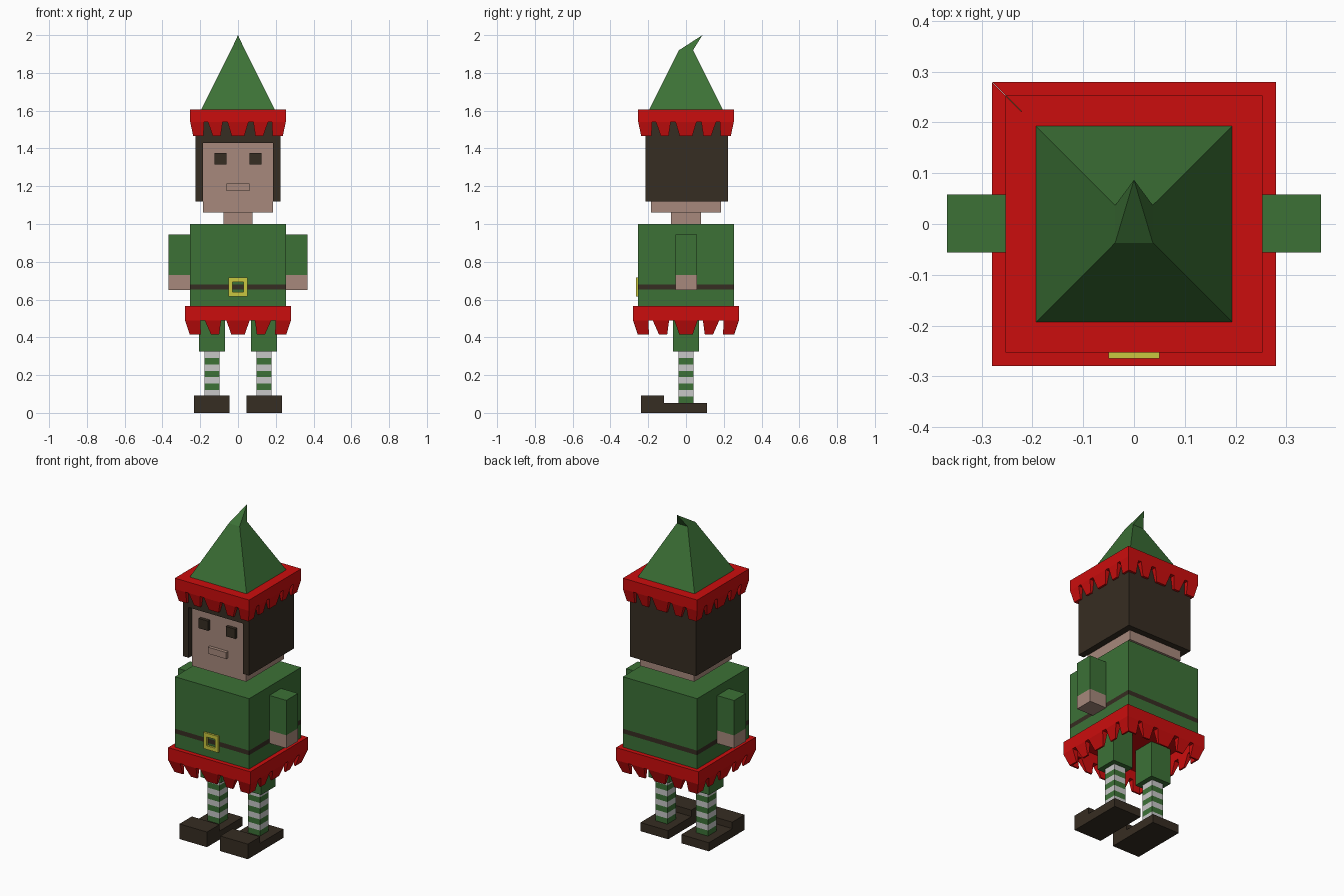
import bpy, bmesh
from mathutils import Matrix, Vector

cube = bpy.data.objects.get("Cube")
if cube:
    bpy.data.objects.remove(cube, do_unlink=True)


def material(name, rgb):
    m = bpy.data.materials.new(name)
    m.use_nodes = True
    m.diffuse_color = (*rgb, 1)
    bsdf = next(n for n in m.node_tree.nodes if n.type == 'BSDF_PRINCIPLED')
    bsdf.inputs["Base Color"].default_value = (*rgb, 1)
    bsdf.inputs["Roughness"].default_value = 0.8
    return m


GREEN = material("green cloth", (0.045, 0.165, 0.037))
RED = material("red trim", (0.60, 0.004, 0.004))
DARK = material("dark brown", (0.037, 0.026, 0.016))
SKIN = material("skin", (0.385, 0.25, 0.20))
WHITE = material("white stripe", (0.57, 0.57, 0.57))
GOLD = material("yellow metal", (0.59, 0.57, 0.05))


def finish(bm, name, *mats):
    bmesh.ops.recalc_face_normals(bm, faces=bm.faces)
    mesh = bpy.data.meshes.new(name)
    bm.to_mesh(mesh)
    bm.free()
    for m in mats:
        mesh.materials.append(m)
    ob = bpy.data.objects.new(name, mesh)
    bpy.context.collection.objects.link(ob)
    return ob


def hexa(bm, bottom, top):
    """Closed block between two four-cornered loops."""
    b = [bm.verts.new(p) for p in bottom]
    t = [bm.verts.new(p) for p in top]
    bm.faces.new(b[::-1])
    bm.faces.new(t)
    for i in range(4):
        j = (i + 1) % 4
        bm.faces.new((b[i], b[j], t[j], t[i]))


def add_box(bm, x, y, z):
    loops = [[(x[0], y[0], h), (x[1], y[0], h), (x[1], y[1], h), (x[0], y[1], h)] for h in z]
    hexa(bm, *loops)


def box(name, mat, x, y, z):
    bm = bmesh.new()
    add_box(bm, x, y, z)
    return finish(bm, name, mat)


def striped_box(name, mats, x, y, levels):
    """Box split at the given heights, its materials alternating by band."""
    bm = bmesh.new()
    add_box(bm, x, y, (levels[0], levels[-1]))
    for h in levels[1:-1]:
        bmesh.ops.bisect_plane(bm, geom=bm.verts[:] + bm.edges[:] + bm.faces[:],
                               plane_co=(0, 0, h), plane_no=(0, 0, 1))
    for f in bm.faces:
        h = f.calc_center_median().z
        f.material_index = sum(h > l for l in levels[1:-1]) % 2
    return finish(bm, name, *mats)


# Tooth spans along half a side: top start, top end, bottom start, bottom end
TEETH = [(-0.22, 0.22, -0.14, 0.14), (0.32, 0.63, 0.39, 0.56), (0.71, 1, 0.77, 1)]


def toothed_trim(name, outer, inner, taper, z_tip, z_root, z_top, cap):
    """Square hollow band with a closed top and teeth leaning inward."""
    bm = bmesh.new()
    low = outer - taper

    def loop(u0, u1, o, z):
        def clip(u):
            return max(-inner, min(inner, u))
        return [Vector(p) for p in ((u0, -o, z), (u1, -o, z), (clip(u1), -inner, z), (clip(u0), -inner, z))]

    spans = TEETH + [(-b, -a, -d, -c) for a, b, c, d in TEETH[1:]]
    for k in range(4):
        turn = Matrix.Rotation(k * 1.5707963, 3, 'Z')
        blocks = [(loop(-outer, outer, outer, z_root), loop(-outer, outer, outer, z_top))]
        for a, b, c, d in spans:
            blocks.append((loop(c * low, d * low, low, z_tip),
                           loop(a * outer, b * outer, outer, z_root)))
        for bottom, top in blocks:
            hexa(bm, [turn @ p for p in bottom], [turn @ p for p in top])
    add_box(bm, (-inner, inner), (-inner, inner), (z_top - cap, z_top))
    return finish(bm, name, RED)


# Tunic with painted belt, and skirt trim
striped_box("tunic", (GREEN, DARK), (-0.253, 0.253), (-0.253, 0.253), (0.56, 0.652, 0.68, 1.0))
toothed_trim("skirt_trim", 0.28, 0.245, 0.025, 0.415, 0.49, 0.567, 0.02)

# Belt buckle frame
bm = bmesh.new()
for s in (-1, 1):
    add_box(bm, sorted((s * 0.028, s * 0.05)), (-0.265, -0.253), (0.617, 0.717))
for z in ((0.617, 0.64), (0.694, 0.717)):
    add_box(bm, (-0.028, 0.028), (-0.265, -0.253), z)
finish(bm, "belt_buckle", GOLD)

# Head and neck
box("neck", SKIN, (-0.078, 0.078), (-0.079, 0.079), (0.99, 1.07))
box("head", SKIN, (-0.185, 0.185), (-0.185, 0.185), (1.06, 1.45))
box("mouth", SKIN, (-0.062, 0.062), (-0.205, -0.18), (1.175, 1.215))

# Hair wraps the top, back and sides
box("hair_top", DARK, (-0.225, 0.225), (-0.215, 0.223), (1.43, 1.57))
box("hair_back", DARK, (-0.185, 0.185), (0.18, 0.223), (1.12, 1.43))

# Paired parts
for side, s in (("left", 1), ("right", -1)):
    def span(a, b):
        return sorted((s * a, s * b))
    box(side + "_hair", DARK, span(0.185, 0.225), (-0.215, 0.223), (1.12, 1.43))
    box(side + "_eye", DARK, span(0.061, 0.124), (-0.205, -0.18), (1.315, 1.375))
    box(side + "_sleeve", GREEN, span(0.25, 0.368), (-0.056, 0.058), (0.73, 0.945))
    box(side + "_hand", SKIN, span(0.25, 0.368), (-0.056, 0.058), (0.65, 0.73))
    box(side + "_breeches", GREEN, span(0.068, 0.207), (-0.07, 0.07), (0.325, 0.55))
    striped_box(side + "_stocking", (GREEN, WHITE), span(0.098, 0.178), (-0.041, 0.041),
                [0.053 + 0.034 * i for i in range(9)])
    box(side + "_shoe", DARK, span(0.045, 0.233), (-0.237, 0.11), (0, 0.053))
    box(side + "_shoe_toe", DARK, span(0.045, 0.233), (-0.237, -0.117), (0.053, 0.093))

# Pointed hat with a bent tip
toothed_trim("hat_trim", 0.253, 0.222, 0.016, 1.465, 1.54, 1.607, 0.03)
bm = bmesh.new()
rings = []
for r, z in ((0.197, 1.6), (0.037, 1.92)):
    rings.append([bm.verts.new((x * r, y * r, z)) for x, y in ((-1, -1), (1, -1), (1, 1), (-1, 1))])
tip = bm.verts.new((0, 0.087, 2.0))
bm.faces.new(rings[0][::-1])
for i in range(4):
    j = (i + 1) % 4
    bm.faces.new((rings[0][i], rings[0][j], rings[1][j], rings[1][i]))
    bm.faces.new((rings[1][i], rings[1][j], tip))
finish(bm, "hat", GREEN)
